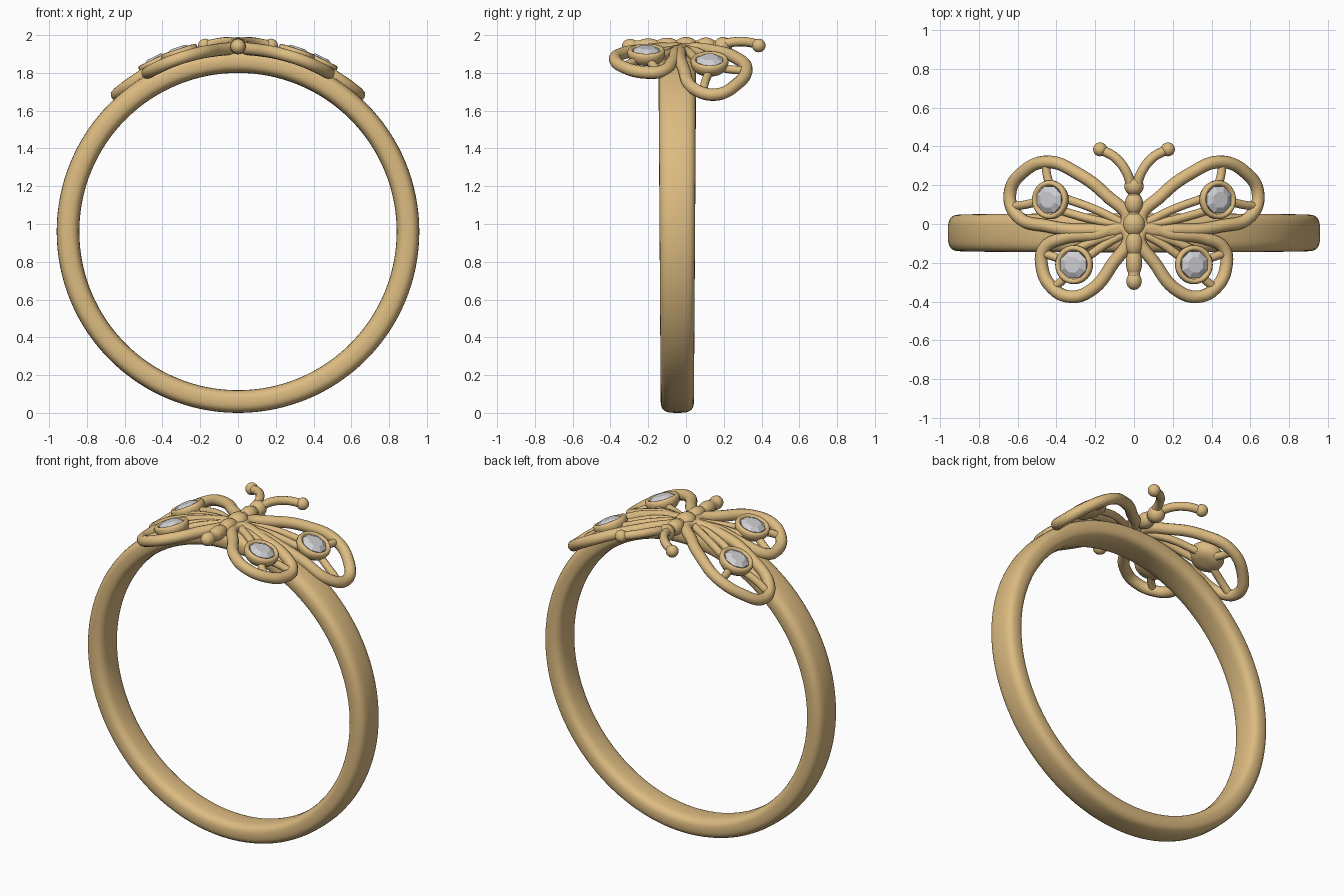
import bpy, bmesh
from math import sin, cos, pi, sqrt, asin, copysign
from mathutils import Matrix, Vector

if "Cube" in bpy.data.objects:
    bpy.data.objects.remove(bpy.data.objects["Cube"])

CZ = 0.96       # height of the band's centre
WING_R = 0.967  # wings lie on a cylinder of this radius around the band axis


def material(name, rgb):
    m = bpy.data.materials.new(name)
    m.use_nodes = True
    m.diffuse_color = (*rgb, 1)
    m.node_tree.nodes["Principled BSDF"].inputs["Base Color"].default_value = (*rgb, 1)
    return m


GOLD = material("warm gold", (0.72, 0.50, 0.22))
STONE = material("pale grey stone", (0.62, 0.62, 0.65))


def on_wing(x, y, r=WING_R):
    return Vector((x, y, CZ + sqrt(r * r - x * x)))


def finish(name, bm, mat, smooth=True):
    bmesh.ops.recalc_face_normals(bm, faces=bm.faces)
    me = bpy.data.meshes.new(name)
    bm.to_mesh(me)
    bm.free()
    me.materials.append(mat)
    ob = bpy.data.objects.new(name, me)
    bpy.context.collection.objects.link(ob)
    if smooth:
        me.shade_smooth()
    return ob


def tube(name, points, radius, closed=False):
    """Round wire through the points."""
    cu = bpy.data.curves.new(name, "CURVE")
    cu.dimensions = "3D"
    cu.bevel_depth = radius
    cu.bevel_resolution = 4
    cu.resolution_u = 8
    cu.use_fill_caps = True
    sp = cu.splines.new("BEZIER")
    sp.bezier_points.add(len(points) - 1)
    for bp, p in zip(sp.bezier_points, points):
        bp.co = p
        bp.handle_left_type = bp.handle_right_type = "AUTO"
    sp.use_cyclic_u = closed
    cu.materials.append(GOLD)
    ob = bpy.data.objects.new(name, cu)
    bpy.context.collection.objects.link(ob)
    bpy.ops.object.select_all(action="DESELECT")
    ob.select_set(True)
    bpy.context.view_layer.objects.active = ob
    bpy.ops.object.convert(target="MESH")


def lathe(name, profile, mat, matrix, sides, smooth=True):
    """Surface of revolution about local z, with closed ends."""
    bm = bmesh.new()
    rings = [[bm.verts.new((r * cos(2 * pi * i / sides), r * sin(2 * pi * i / sides), z))
              for i in range(sides)] for r, z in profile]
    for a, b in zip(rings, rings[1:]):
        for i in range(sides):
            j = (i + 1) % sides
            bm.faces.new((a[i], a[j], b[j], b[i]))
    bm.faces.new(rings[0])
    bm.faces.new(rings[-1])
    bm.transform(matrix)
    return finish(name, bm, mat, smooth)


def bead(name, loc, scale):
    bm = bmesh.new()
    bmesh.ops.create_uvsphere(bm, u_segments=24, v_segments=14, radius=1)
    bm.transform(Matrix.Translation(loc) @ Matrix.Diagonal((*scale, 1)))
    finish(name, bm, GOLD)


# Band: rounded section swept round, slightly wider at the top
def band():
    bm = bmesh.new()
    n, k = 128, 28
    power = lambda v, e: copysign(abs(v) ** e, v)
    rings = []
    for i in range(n):
        a = 2 * pi * i / n
        half = 0.094 + 0.006 * sin(a)
        ring = []
        for j in range(k):
            t = 2 * pi * j / k
            r = 0.90 + 0.06 * power(cos(t), 0.75)
            y = -0.046 + half * power(sin(t), 0.6)
            ring.append(bm.verts.new((r * cos(a), y, CZ + r * sin(a))))
        rings.append(ring)
    for i in range(n):
        a, b = rings[i], rings[(i + 1) % n]
        for j in range(k):
            m = (j + 1) % k
            bm.faces.new((a[j], a[m], b[m], b[j]))
    finish("band", bm, GOLD)


band()

# Wing outlines, ribs and stone centres, given for the left side
WINGS = {
    "upper_wing": dict(
        outline=[(.04, .01), (.145, .15), (.29, .26), (.44, .32), (.57, .27),
                 (.64, .155), (.60, .04), (.45, -.01), (.24, -.03)],
        ribs=[[(.05, .0), (.2, .075), (.35, .13)],
              [(.05, -.01), (.22, .025), (.38, .07)],
              [(.435, .2), (.45, .26), (.455, .31)],
              [(.48, .12), (.56, .10), (.63, .09)]],
        stone=(.42, .125)),
    "lower_wing": dict(
        outline=[(.04, -.04), (.2, -.055), (.37, -.075), (.465, -.13), (.475, -.22),
                 (.43, -.32), (.33, -.375), (.22, -.34), (.12, -.22)],
        ribs=[[(.05, -.05), (.14, -.1), (.24, -.17)],
              [(.05, -.045), (.18, -.08), (.3, -.13)],
              [(.36, -.19), (.41, -.17), (.47, -.15)],
              [(.34, -.26), (.38, -.3), (.42, -.33)]],
        stone=(.30, -.21)),
}

BEZEL = [(.03, -.025), (.075, -.02), (.093, 0), (.1, .02), (.1, .037),
         (.094, .048), (.084, .05), (.075, .045), (.072, .03)]
GEM = [(.074, .03), (.074, .042), (.043, .06)]

for side, s in (("left", 1), ("right", -1)):
    for wing, d in WINGS.items():
        name = f"{side}_{wing}"
        tube(name + "_outline", [on_wing(s * x, y) for x, y in d["outline"]], .033, True)
        for i, rib in enumerate(d["ribs"]):
            tube(f"{name}_rib_{i + 1}", [on_wing(s * x, y) for x, y in rib], .022)
        # Setting and faceted stone stand square to the curved wing
        x, y = d["stone"]
        place = (Matrix.Translation(on_wing(s * x, y))
                 @ Matrix.Rotation(asin(s * x / WING_R), 4, "Y"))
        lathe(name + "_setting", BEZEL, GOLD, place, 32)
        lathe(name + "_stone", GEM, STONE, place @ Matrix.Rotation(pi / 8, 4, "Z"), 8, False)

    # Antenna with a ball tip
    path = [(.015, .2, 1.955), (.04, .27, 1.965), (.1, .345, 1.96), (.175, .385, 1.945)]
    pts = [Vector((s * x, y, z)) for x, y, z in path]
    tube(side + "_antenna", pts, .025)
    bead(side + "_antenna_tip", pts[-1], (.036, .036, .036))

# Body: a row of beads from tail to head
BODY = {
    "tail": (-.295, .04, .045),
    "lower_abdomen": (-.2, .042, .075),
    "upper_abdomen": (-.1, .046, .07),
    "thorax": (0, .058, .065),
    "neck": (.105, .047, .06),
    "head": (.195, .05, .05),
}
for part, (y, r, length) in BODY.items():
    bead(part, (0, y, 1.94), (r, length, min(r, .05)))
tube("body_core", [Vector((0, y, 1.94)) for y in (-.3, -.05, .2)], .032)
